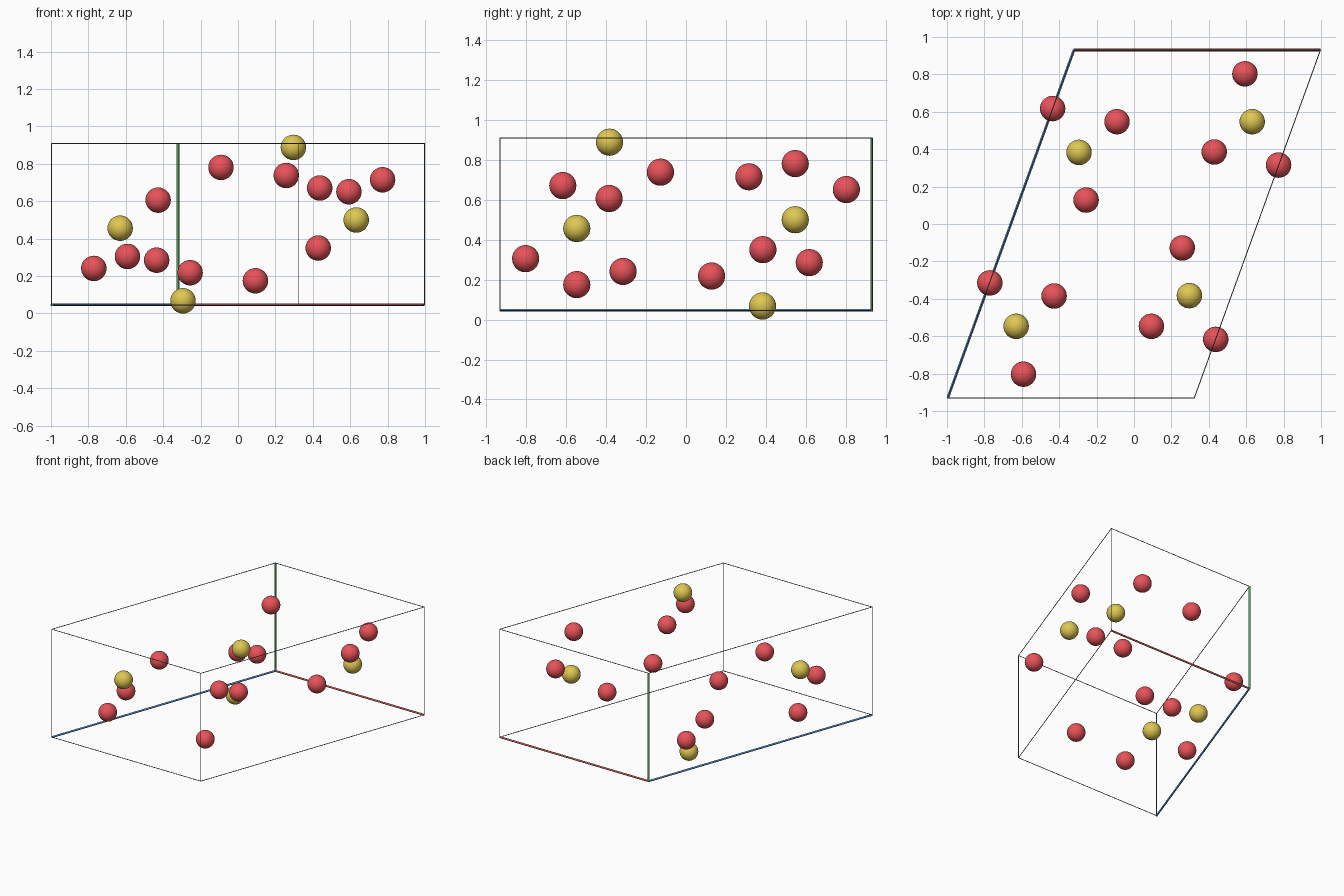
import bpy
from mathutils import Vector

if "Cube" in bpy.data.objects:
    bpy.data.objects.remove(bpy.data.objects["Cube"])


def material(name, rgb):
    m = bpy.data.materials.new(name)
    m.diffuse_color = (*rgb, 1)
    m.use_nodes = True
    m.node_tree.nodes["Principled BSDF"].inputs["Base Color"].default_value = m.diffuse_color
    return m


RED = material("atom red", (0.80, 0.085, 0.10))
GOLD = material("atom gold", (0.74, 0.57, 0.085))
SLATE = material("edge slate grey", (0.14, 0.165, 0.19))
AXIS_RED = material("axis red", (0.74, 0.12, 0.13))
AXIS_GREEN = material("axis green", (0.15, 0.60, 0.19))
AXIS_BLUE = material("axis blue", (0.13, 0.38, 0.85))

CENTRE = Vector((0.001, 0, 0.478))
ATOM_RADIUS = 0.068


def atom(name, pos, mat):
    bpy.ops.mesh.primitive_uv_sphere_add(segments=32, ring_count=16,
                                         radius=ATOM_RADIUS, location=pos)
    ob = bpy.context.object
    ob.name = name
    ob.data.materials.append(mat)
    bpy.ops.object.shade_smooth()


def rod(name, a, b, radius, mat):
    d = b - a
    bpy.ops.mesh.primitive_cylinder_add(vertices=12, radius=radius, depth=d.length,
                                        location=(a + b) / 2)
    ob = bpy.context.object
    ob.name = name
    ob.rotation_mode = 'QUATERNION'
    ob.rotation_quaternion = d.to_track_quat('Z', 'Y')
    ob.data.materials.append(mat)
    bpy.ops.object.shade_smooth_by_angle()


# Atoms: each position is repeated by inversion through the cell centre
red_half = [(0.592, 0.803, 0.173), (-0.436, 0.617, -0.193), (-0.092, 0.547, 0.303),
            (0.428, 0.385, -0.128), (0.772, 0.315, 0.237), (-0.257, 0.128, -0.26)]
gold_half = [(0.631, 0.547, 0.022), (0.295, -0.383, 0.41)]
for label, half, mat in (("red_atom", red_half, RED), ("gold_atom", gold_half, GOLD)):
    for i, p in enumerate(half):
        atom(f"{label}_{i}_a", CENTRE + Vector(p), mat)
        atom(f"{label}_{i}_b", CENTRE - Vector(p), mat)

# Cell frame: four parallel edges along each of the three cell vectors
vectors = [Vector((1.318, 0, 0)), Vector((0, 0, 0.863)), Vector((-0.675, -1.861, 0))]
origin = Vector((-0.321, 0.9305, 0.0465))
axis_mats = [AXIS_RED, AXIS_GREEN, AXIS_BLUE]
for k, name in enumerate(("width", "height", "depth")):
    u, v = vectors[(k + 1) % 3], vectors[(k + 2) % 3]
    for i in (0, 1):
        for j in (0, 1):
            start = origin + u * i + v * j
            is_axis = i == 0 and j == 0
            rod(f"{name}_axis" if is_axis else f"{name}_edge_{i}{j}",
                start, start + vectors[k],
                0.007 if is_axis else 0.0025,
                axis_mats[k] if is_axis else SLATE)
